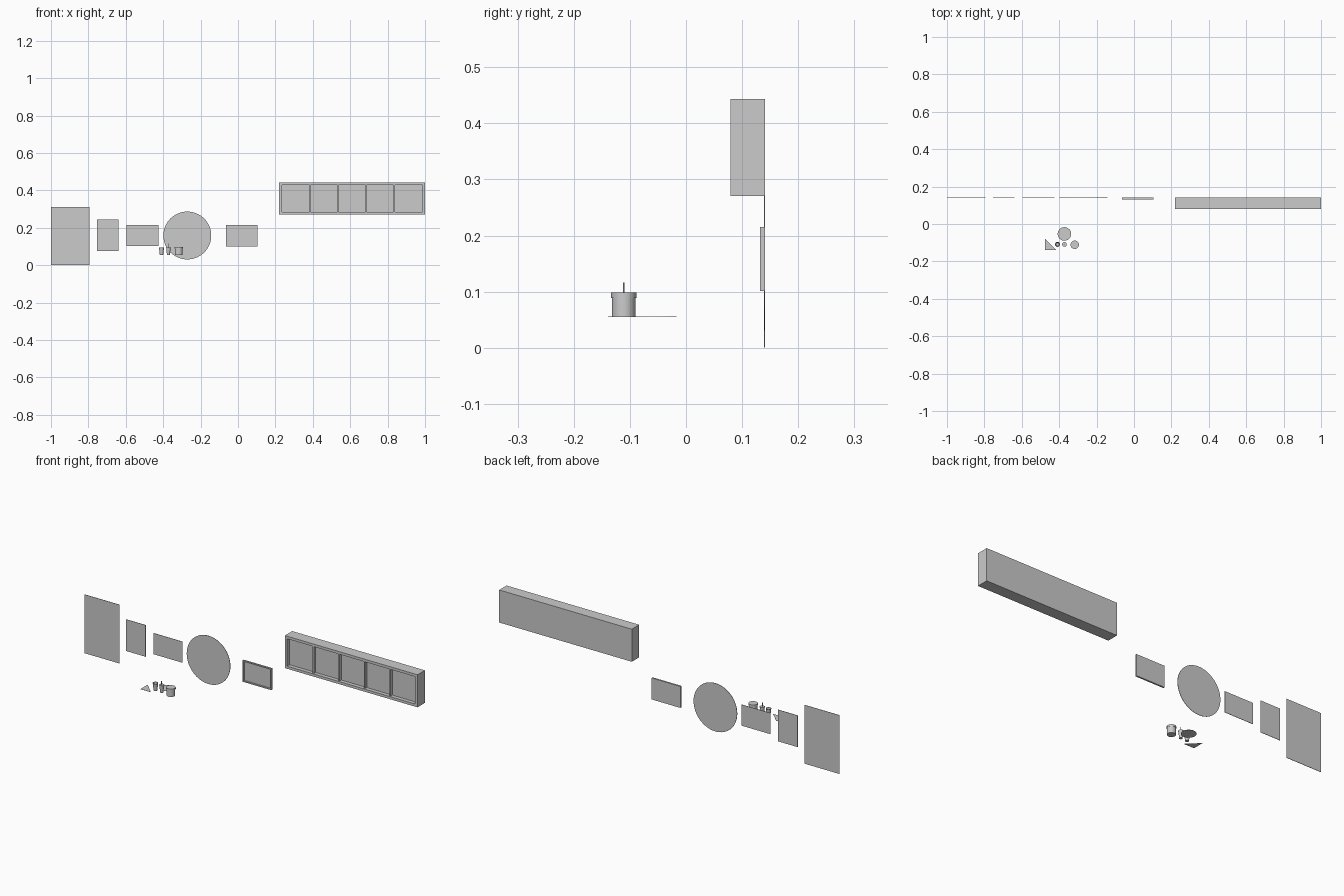
import bpy, bmesh, math
from mathutils import Matrix, Vector

if "Cube" in bpy.data.objects:
    bpy.data.objects.remove(bpy.data.objects["Cube"], do_unlink=True)

grey = bpy.data.materials.new("plain_grey")
grey.use_nodes = True
colour = (0.6, 0.6, 0.6, 1)
grey.diffuse_color = colour
grey.node_tree.nodes["Principled BSDF"].inputs["Base Color"].default_value = colour

BACK = 0.141     # wall plane
TABLE = 0.055    # level of the small items


def finish(name, bm, smooth=False):
    bmesh.ops.recalc_face_normals(bm, faces=bm.faces)
    mesh = bpy.data.meshes.new(name)
    bm.to_mesh(mesh)
    bm.free()
    ob = bpy.data.objects.new(name, mesh)
    bpy.context.collection.objects.link(ob)
    mesh.materials.append(grey)
    if smooth:
        bpy.ops.object.select_all(action='DESELECT')
        ob.select_set(True)
        bpy.context.view_layer.objects.active = ob
        bpy.ops.object.shade_smooth_by_angle(angle=math.radians(35))
    return ob


def add_box(bm, x0, x1, y0, y1, z0, z1):
    centre = Vector((x0 + x1, y0 + y1, z0 + z1)) / 2
    size = Matrix.Diagonal((x1 - x0, y1 - y0, z1 - z0, 1))
    bmesh.ops.create_cube(bm, size=1, matrix=Matrix.Translation(centre) @ size)


def panel(name, x0, x1, z0, z1):
    bm = bmesh.new()
    add_box(bm, x0, x1, BACK - 0.002, BACK, z0, z1)
    finish(name, bm)


def tray(name, x0, x1, z0, z1, front, rim, depth, cells=1, gap=0.0):
    """Box whose front has a rim around equal recessed cells."""
    bm = bmesh.new()
    add_box(bm, x0, x1, front + depth, BACK, z0, z1)
    add_box(bm, x0, x1, front, front + depth, z1 - rim, z1)
    add_box(bm, x0, x1, front, front + depth, z0, z0 + rim)
    for a in (x0, x1 - rim):
        add_box(bm, a, a + rim, front, front + depth, z0 + rim, z1 - rim)
    pitch = (x1 - x0 - 2 * rim) / cells
    for i in range(1, cells):
        x = x0 + rim + i * pitch
        add_box(bm, x - gap / 2, x + gap / 2, front + 0.004, front + depth,
                z0 + rim, z1 - rim)
    finish(name, bm)


def lathe(name, x, y, profile, sides=32):
    """Closed turned shape; profile runs from axis to axis as (radius, height)."""
    bm = bmesh.new()
    verts = [bm.verts.new((r, 0, z)) for r, z in profile]
    edges = [bm.edges.new(pair) for pair in zip(verts, verts[1:])]
    bmesh.ops.spin(bm, geom=verts + edges, axis=(0, 0, 1), cent=(0, 0, 0),
                   angle=math.tau, steps=sides)
    bmesh.ops.remove_doubles(bm, verts=bm.verts, dist=1e-5)
    ob = finish(name, bm, True)
    ob.location = (x, y, TABLE)


# Flat wall panels
panel("tall_panel", -1.0, -0.795, 0.0, 0.312)
panel("portrait_panel", -0.755, -0.64, 0.077, 0.245)
panel("landscape_panel", -0.595, -0.425, 0.103, 0.215)

# Round wall panel
bm = bmesh.new()
bmesh.ops.create_cone(bm, cap_ends=True, segments=64, radius1=0.128, radius2=0.128,
                      depth=0.002, matrix=Matrix.Translation((-0.271, BACK - 0.001, 0.159))
                      @ Matrix.Rotation(math.pi / 2, 4, 'X'))
finish("round_panel", bm, True)

# Framed board and long sign box with five cells
tray("framed_board", -0.065, 0.103, 0.101, 0.215, 0.132, 0.006, 0.007)
tray("long_sign_box", 0.22, 1.0, 0.27, 0.443, 0.079, 0.014, 0.02, 5, 0.006)

# Small table items
lathe("round_tub", -0.317, -0.111,
      [(0, 0), (0.021, 0), (0.021, 0.034), (0.0225, 0.034), (0.0225, 0.043), (0, 0.043)])
lathe("open_cup", -0.409, -0.109,
      [(0, 0), (0.009, 0), (0.0135, 0.04), (0.012, 0.04), (0.008, 0.003), (0, 0.003)])
lathe("lidded_cup", -0.372, -0.109,
      [(0, 0), (0.008, 0), (0.0115, 0.036), (0.0125, 0.036), (0.0125, 0.04), (0, 0.041)])
lathe("straw", -0.372, -0.111, [(0, 0.03), (0.0015, 0.03), (0.0015, 0.061), (0, 0.061)], 12)
lathe("round_mat", -0.372, -0.053, [(0, 0), (0.036, 0), (0.036, 0.001), (0, 0.001)], 48)

# Folded triangular napkin
bm = bmesh.new()
corners = [(-0.476, -0.139), (-0.415, -0.139), (-0.476, -0.079)]
face = bm.faces.new([bm.verts.new((x, y, TABLE)) for x, y in corners])
top = bmesh.ops.extrude_face_region(bm, geom=[face])
bmesh.ops.translate(bm, vec=(0, 0, 0.001),
                    verts=[v for v in top["geom"] if isinstance(v, bmesh.types.BMVert)])
finish("triangle_napkin", bm)
